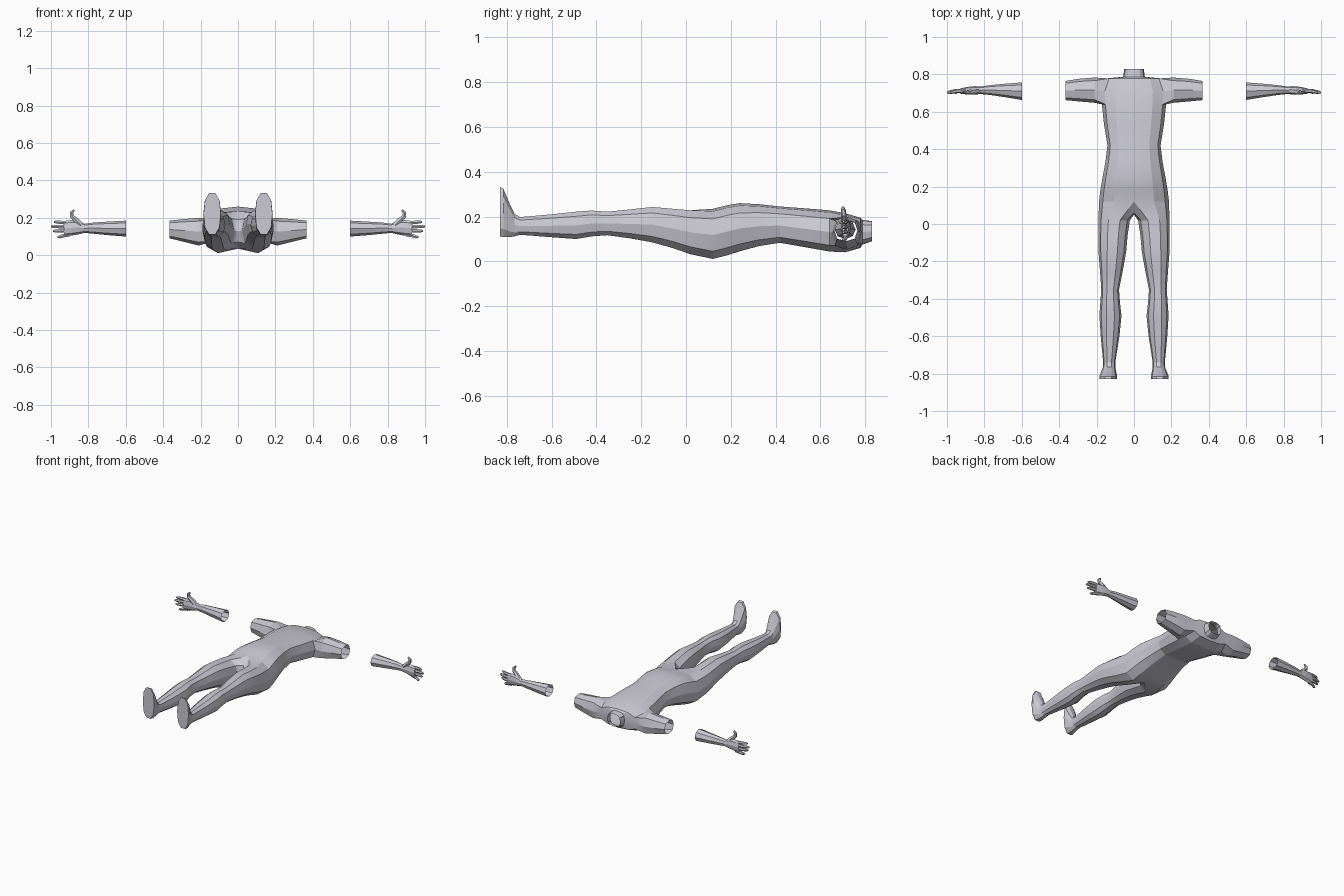
import bpy
import bmesh
from math import sin, cos, pi, radians
from mathutils import Vector

cube = bpy.data.objects.get("Cube")
if cube:
    bpy.data.objects.remove(cube)

mat = bpy.data.materials.new("pale grey")
mat.use_nodes = True
colour = (0.6, 0.59, 0.66, 1)
mat.diffuse_color = colour
mat.node_tree.nodes["Principled BSDF"].inputs["Base Color"].default_value = colour


def spow(v, p):
    return abs(v) ** p * (1 if v >= 0 else -1)


def add_ring(bm, points):
    return [bm.verts.new(p) for p in points]


def bridge(bm, a, b, closed=True, skip=()):
    n = len(a)
    for i in range(n if closed else n - 1):
        if i not in skip:
            j = (i + 1) % n
            bm.faces.new((a[i], a[j], b[j], b[i]))


def finish(bm, name):
    """Turn a half model into an object mirrored across x."""
    bmesh.ops.recalc_face_normals(bm, faces=bm.faces)
    mesh = bpy.data.meshes.new(name)
    bm.to_mesh(mesh)
    bm.free()
    mesh.materials.append(mat)
    ob = bpy.data.objects.new(name, mesh)
    bpy.context.collection.objects.link(ob)
    mirror = ob.modifiers.new("mirror", "MIRROR")
    mirror.use_clip = True
    mirror.merge_threshold = 0.0005
    bpy.context.view_layer.objects.active = ob
    ob.select_set(True)
    bpy.ops.object.shade_smooth_by_angle(angle=radians(16))
    ob.select_set(False)


# Torso: half rings from front centre round the side to back centre
def torso_arc(y, w, low, high, dip):
    pts = []
    for k in range(7):
        a = k * pi / 6
        z = (low + high) / 2 + (high - low) / 2 * spow(cos(a), 0.7)
        pts.append((0 if k in (0, 6) else w * sin(a) ** 0.8, y, z + (dip if k == 6 else 0)))
    return pts


body = bmesh.new()
TORSO = [  # y, half width, back z, front z, cleft depth
    (0.12, 0.187, 0.00, 0.235, 0.035),
    (0.18, 0.180, 0.015, 0.25, 0.02),
    (0.24, 0.170, 0.035, 0.26, 0.01),
    (0.33, 0.153, 0.06, 0.255, 0.01),
    (0.42, 0.142, 0.075, 0.245, 0.01),
    (0.53, 0.160, 0.055, 0.237, 0.01),
    (0.64, 0.172, 0.035, 0.228, 0.01),
    (0.71, 0.175, 0.032, 0.215, 0.01),
    (0.778, 0.150, 0.06, 0.195, 0),
    (0.787, 0.058, 0.075, 0.185, 0),
    (0.83, 0.052, 0.09, 0.18, 0),
]
rings = [add_ring(body, torso_arc(*t)) for t in TORSO]
for i in range(len(rings) - 1):
    bridge(body, rings[i], rings[i + 1], False, (2, 3) if i in (6, 7) else ())

# Sleeve: grows out of the opening left in the side of the chest
low, mid, top = rings[6:9]
loop = [low[2], mid[2], top[2], top[3], top[4], mid[4], low[4], low[3]]
for x, y0, y1, z0, z1 in [(0.21, 0.648, 0.783, 0.052, 0.2),
                          (0.29, 0.655, 0.777, 0.072, 0.193),
                          (0.365, 0.662, 0.765, 0.09, 0.185)]:
    ring = add_ring(body, [(x, (y0 + y1) / 2 + (y1 - y0) / 2 * spow(cos(a), 0.8),
                            (z0 + z1) / 2 + (z1 - z0) / 2 * spow(sin(a), 0.8))
                           for a in [pi * (3 - k) / 4 for k in range(8)]])
    bridge(body, loop, ring)
    loop = ring

# Leg and foot: the lowest torso ring is closed by three crotch points
crotch = add_ring(body, [(0, 0.075, 0.07), (0, 0.05, 0.13), (0, 0.06, 0.19)])
loop = rings[0] + crotch
LEG = [  # y, inner x, outer x, back z, front z
    (0.02, 0.022, 0.19, 0.032, 0.228),
    (-0.06, 0.034, 0.191, 0.06, 0.235),
    (-0.15, 0.042, 0.19, 0.085, 0.243),
    (-0.25, 0.06, 0.182, 0.103, 0.232),
    (-0.35, 0.08, 0.175, 0.117, 0.222),
    (-0.42, 0.075, 0.18, 0.112, 0.227),
    (-0.49, 0.067, 0.185, 0.1, 0.222),
    (-0.6, 0.078, 0.178, 0.108, 0.21),
    (-0.74, 0.1, 0.165, 0.119, 0.198),
    (-0.765, 0.1, 0.166, 0.112, 0.212),
    (-0.79, 0.095, 0.176, 0.108, 0.265),
    (-0.815, 0.09, 0.186, 0.108, 0.325),
    (-0.83, 0.092, 0.184, 0.112, 0.332),
]
for y, x0, x1, z0, z1 in LEG:
    ring = []
    for k in range(10):
        a = (3 - k) * pi / 5
        ring.append(((x0 + x1) / 2 + (x1 - x0) / 2 * spow(cos(a), 0.85), y,
                     (z0 + z1) / 2 + (z1 - z0) / 2 * spow(sin(a), 0.85) / sin(0.4 * pi) ** 0.85))
    ring = add_ring(body, ring)
    bridge(body, loop, ring)
    loop = ring
body.faces.new(loop)
finish(body, "body")

# Forearm, wrist and palm
hand = bmesh.new()
loop = None
for x, y0, y1, z0, z1 in [(0.6, 0.663, 0.757, 0.1, 0.185),
                          (0.69, 0.678, 0.75, 0.107, 0.18),
                          (0.77, 0.69, 0.742, 0.115, 0.175),
                          (0.82, 0.695, 0.735, 0.12, 0.168),
                          (0.85, 0.692, 0.737, 0.112, 0.185),
                          (0.89, 0.692, 0.733, 0.105, 0.188),
                          (0.93, 0.697, 0.725, 0.102, 0.183)]:
    ring = add_ring(hand, [(x, (y0 + y1) / 2 + (y1 - y0) / 2 * cos(k * pi / 4),
                            (z0 + z1) / 2 + (z1 - z0) / 2 * sin(k * pi / 4)) for k in range(8)])
    if loop:
        bridge(hand, loop, ring)
    loop = ring
hand.faces.new(loop)


# Fingers and thumb: six-sided tubes along a short path
def digit(path, radii):
    path = [Vector(p) for p in path]
    prev = None
    for i, (p, r) in enumerate(zip(path, radii)):
        d = (path[min(i + 1, len(path) - 1)] - path[max(i - 1, 0)]).normalized()
        side = Vector((0, 1, 0))
        up = d.cross(side).normalized()
        ring = add_ring(hand, [p + r * (cos(k * pi / 3) * side + sin(k * pi / 3) * up)
                               for k in range(6)])
        if prev:
            bridge(hand, prev, ring)
        prev = ring
    hand.faces.new(prev)


for z, tip, end in [(0.173, 0.985, 0.178), (0.152, 1.0, 0.154),
                    (0.131, 0.99, 0.13), (0.11, 0.965, 0.098)]:
    half = (0.91 + tip) / 2
    digit([(0.9, 0.713, z), (half, 0.711, (z + end) / 2), (tip - 0.012, 0.705, end), (tip, 0.702, end)],
          [0.011, 0.0105, 0.009, 0.005])
digit([(0.84, 0.712, 0.16), (0.865, 0.708, 0.187), (0.888, 0.704, 0.208),
       (0.89, 0.702, 0.228), (0.876, 0.7, 0.242)], [0.018, 0.016, 0.012, 0.011, 0.006])
finish(hand, "forearms_and_hands")
